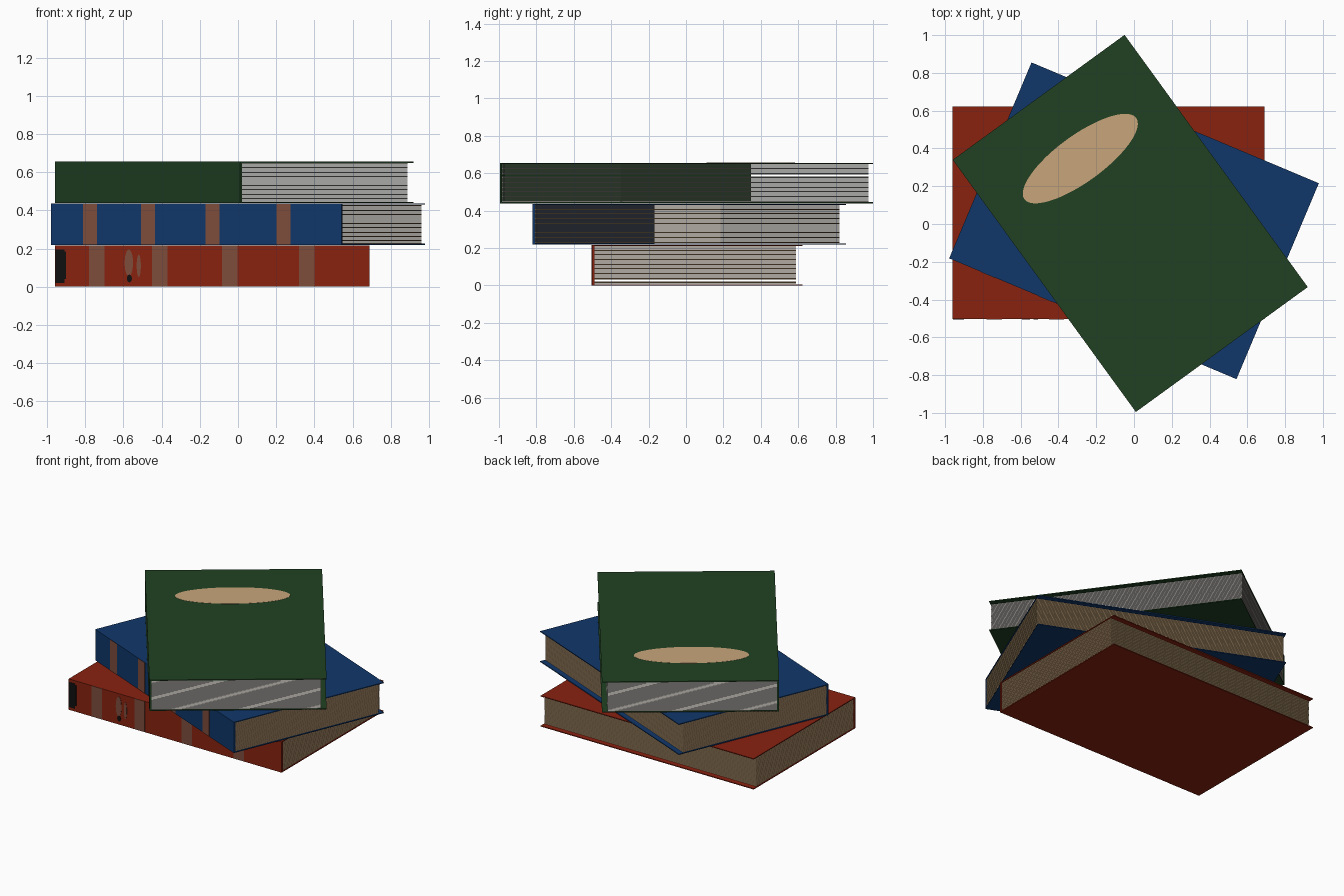
import bpy, bmesh, math
from mathutils import Matrix, Vector

if "Cube" in bpy.data.objects:
    bpy.data.objects.remove(bpy.data.objects["Cube"])

L, W, H = 1.65, 1.125, 0.216      # book length, width, height
COVER, SPINE, INSET = 0.006, 0.014, 0.035
SHEETS = 30


def mat(name, rgb):
    m = bpy.data.materials.new(name)
    m.diffuse_color = (*rgb, 1)
    m.use_nodes = True
    m.node_tree.nodes["Principled BSDF"].inputs["Base Color"].default_value = m.diffuse_color
    return m


RED = mat("red cloth", (0.25, 0.016, 0.005))
BLUE = mat("blue cloth", (0.005, 0.038, 0.145))
GREEN = mat("green cloth", (0.015, 0.053, 0.016))
TAN = mat("tan paper", (0.58, 0.38, 0.20))
WHITE = mat("white paper", (0.62, 0.59, 0.55))
BAND = mat("brown band", (0.21, 0.075, 0.046))
BLACK = mat("black patch", (0.005, 0.005, 0.005))


def add_box(bm, lo, hi):
    lo, hi = Vector(lo), Vector(hi)
    c, s = (lo + hi) / 2, hi - lo
    bmesh.ops.create_cube(bm, size=1, matrix=Matrix.Translation(c) @ Matrix.Diagonal((*s, 1)))


def finish(bm, name, material, frame):
    me = bpy.data.meshes.new(name)
    bmesh.ops.transform(bm, matrix=frame, verts=bm.verts)
    bm.to_mesh(me)
    bm.free()
    me.materials.append(material)
    ob = bpy.data.objects.new(name, me)
    bpy.context.collection.objects.link(ob)


def boxes(name, material, frame, parts):
    bm = bmesh.new()
    for lo, hi in parts:
        add_box(bm, lo, hi)
    finish(bm, name, material, frame)


def disc(name, material, frame, center, ru, rv, depth, upright=False):
    # thin elliptical plate, lying flat or standing against the spine
    bm = bmesh.new()
    bmesh.ops.create_cone(bm, cap_ends=True, segments=48, radius1=1, radius2=1, depth=1)
    turn = Matrix.Rotation(math.pi / 2, 4, 'X') if upright else Matrix()
    finish(bm, name, material, frame @ Matrix.Translation(center) @ turn @ Matrix.Diagonal((ru, rv, depth, 1)))


def book(name, cloth, paper, center, z, angle, bands):
    # local frame: x along the spine, spine at -y
    f = Matrix.Translation((*center, z)) @ Matrix.Rotation(math.radians(angle), 4, 'Z')
    x, y = L / 2, W / 2
    boxes(name + "_covers", cloth, f, [((-x, -y, 0), (x, y, COVER)),
                                       ((-x, -y, H - COVER), (x, y, H))])
    boxes(name + "_spine", cloth, f, [((-x, -y, COVER), (x, -y + SPINE, H - COVER))])
    # stack of separate sheets with narrow gaps
    pitch = (H - 2 * COVER) / SHEETS
    boxes(name + "_pages", paper, f,
          [((-x + 0.005, -y + SPINE, COVER + pitch * (i + 0.2)),
            (x - 0.005, y - INSET, COVER + pitch * (i + 0.8))) for i in range(SHEETS)])
    if bands:
        boxes(name + "_spine_bands", BAND, f,
              [((-x + u, -y - 0.002, 0.001), (-x + u + 0.08, -y + 0.001, H - 0.001))
               for u in (0.18, 0.51, 0.877, 1.28)])
    return f


red = book("red_book", RED, TAN, (-0.135, 0.06), 0.0, 0, True)
blue = book("blue_book", BLUE, TAN, (0.0, 0.017), 0.2195, -22.8, True)
green = book("green_book", GREEN, WHITE, (-0.02, 0.003), 0.439, -54, False)

# oval plate on the top cover
disc("cover_oval", TAN, green, (-0.433, -0.012, H), 0.1235, 0.366, 0.002)

# dark end patch and small ornaments on the red spine
fy = -W / 2
boxes("spine_end_patch", BLACK, red, [((-0.822, fy - 0.002, 0.02), (-0.775, fy + 0.001, 0.195)),
                                      ((-0.776, fy - 0.002, 0.04), (-0.766, fy + 0.001, 0.185))])
disc("spine_ornament_large", BAND, red, (-0.437, fy, 0.125), 0.022, 0.07, 0.004, True)
disc("spine_ornament_small", BAND, red, (-0.385, fy, 0.11), 0.011, 0.058, 0.004, True)
disc("spine_ornament_tip", BLACK, red, (-0.434, fy, 0.043), 0.013, 0.02, 0.006, True)
